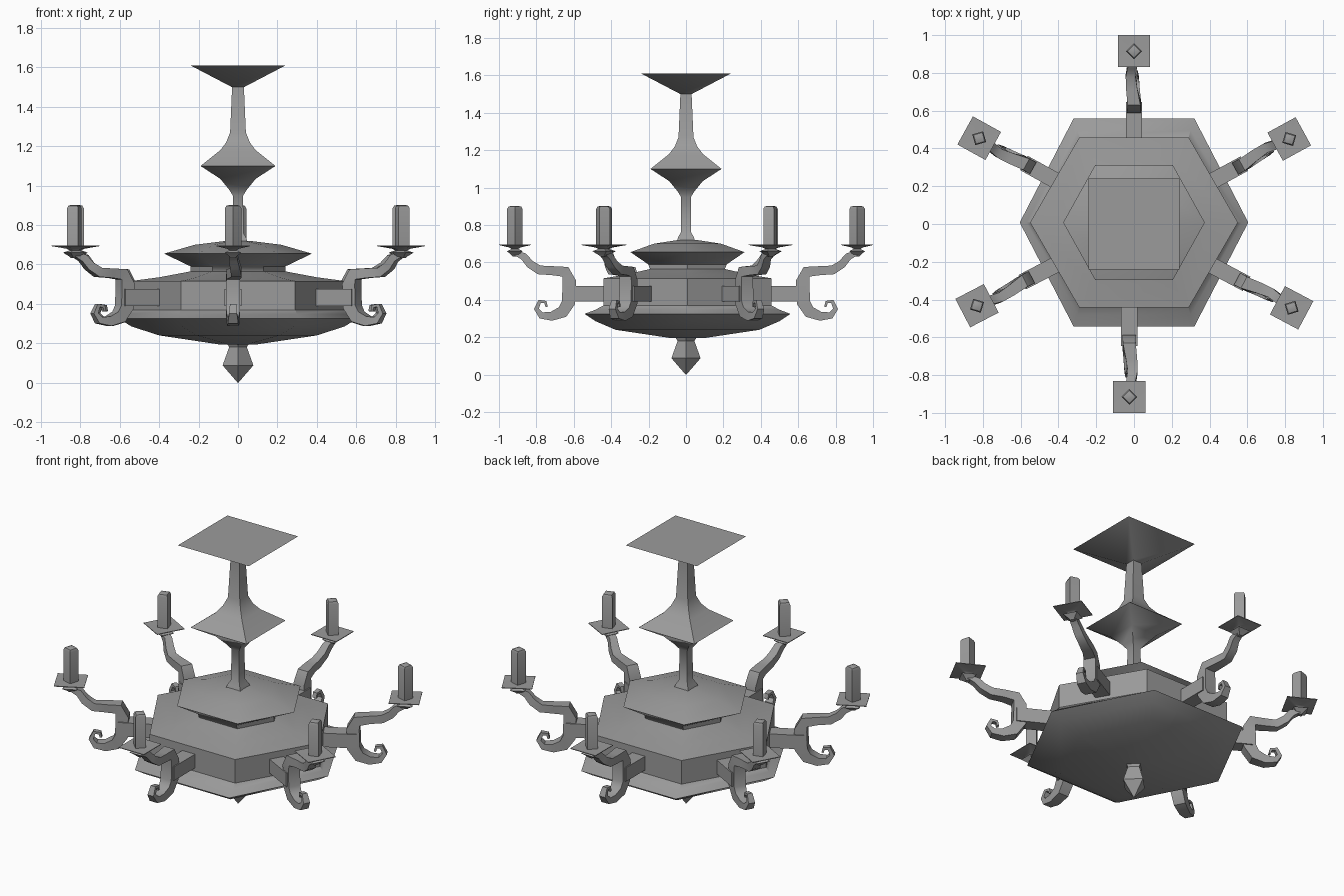
import bpy, bmesh, math
from mathutils import Vector, Matrix

if "Cube" in bpy.data.objects:
    bpy.data.objects.remove(bpy.data.objects["Cube"])

metal = bpy.data.materials.new("grey metal")
metal.diffuse_color = (0.33, 0.33, 0.33, 1)
metal.use_nodes = True
metal.node_tree.nodes["Principled BSDF"].inputs["Base Color"].default_value = metal.diffuse_color


def loft(name, rings, matrix=Matrix(), angle=35):
    """Skin a list of equal-length point rings and cap both ends."""
    bm = bmesh.new()
    loops = [[bm.verts.new(matrix @ Vector(p)) for p in ring] for ring in rings]
    n = len(loops[0])
    for a, b in zip(loops, loops[1:]):
        for i in range(n):
            j = (i + 1) % n
            bm.faces.new((a[i], a[j], b[j], b[i]))
    bm.faces.new(loops[0][::-1])
    bm.faces.new(loops[-1])
    bmesh.ops.recalc_face_normals(bm, faces=bm.faces)
    me = bpy.data.meshes.new(name)
    bm.to_mesh(me)
    bm.free()
    me.materials.append(metal)
    ob = bpy.data.objects.new(name, me)
    bpy.context.collection.objects.link(ob)
    bpy.ops.object.select_all(action='DESELECT')
    ob.select_set(True)
    bpy.context.view_layer.objects.active = ob
    bpy.ops.object.shade_smooth_by_angle(angle=math.radians(angle))
    return ob


def hexagon(tip, cx, cy, z, oy=0.008):
    return [(tip, oy, z), (cx, oy + cy, z), (-cx, oy + cy, z),
            (-tip, oy, z), (-cx, oy - cy, z), (cx, oy - cy, z)]


def square(h, z, turned=False):
    if turned:
        return [(h, 0, z), (0, h, z), (-h, 0, z), (0, -h, z)]
    return [(h, h, z), (-h, h, z), (-h, -h, z), (h, -h, z)]


# Hexagonal body: lower bowl, band, neck and upper dish (tip x, corner x, corner y, z)
loft("body", [hexagon(*r) for r in [
    (.10, .05, .085, .195), (.40, .21, .385, .24), (.54, .285, .49, .285),
    (.605, .32, .55, .325), (.57, .30, .49, .348), (.55, .29, .45, .37),
    (.55, .29, .45, .515), (.40, .21, .33, .535), (.24, .13, .20, .565),
    (.24, .13, .21, .59), (.375, .205, .305, .655), (.22, .12, .18, .70),
    (.06, .03, .05, .72)]])

# Finial hanging below the bowl
loft("finial", [square(h, z, True) for h, z in
     [(.002, 0), (.078, .088), (.045, .18), (.06, .205)]])

# Square hanging stem with bulge and ceiling canopy
loft("stem", [square(h, z) for h, z in [
    (.05, .71), (.042, .735), (.028, .76), (.026, .95), (.045, .98), (.09, 1.035),
    (.19, 1.10), (.09, 1.18), (.06, 1.22), (.04, 1.27), (.03, 1.50), (.24, 1.61)]],
    angle=50)

# Arm centre line from scroll tip to cup: r, z, half thickness, half width, sideways
PATH = [(.745, .362, .006, .012, 0), (.752, .388, .008, .014, 0),
        (.782, .392, .010, .016, 0), (.800, .352, .013, .020, 0),
        (.775, .317, .018, .026, 0), (.720, .312, .024, .030, 0),
        (.660, .335, .032, .034, 0), (.628, .385, .036, .036, 0),
        (.624, .500, .036, .036, 0), (.645, .550, .030, .034, 0),
        (.715, .556, .024, .030, .012), (.785, .560, .024, .026, .018),
        (.835, .592, .022, .025, .010), (.868, .632, .020, .022, .002),
        (.915, .652, .012, .020, 0)]


def arm_rings():
    rings = []
    for i, (r, z, t, w, s) in enumerate(PATH):
        a, b = PATH[max(i - 1, 0)], PATH[min(i + 1, len(PATH) - 1)]
        d = Vector((b[0] - a[0], b[1] - a[1])).normalized()
        nx, nz = -d.y * t, d.x * t
        rings.append([(r + nx, s + w, z + nz), (r + nx, s - w, z + nz),
                      (r - nx, s - w, z - nz), (r - nx, s + w, z - nz)])
    return rings


# Six arms: angle, outward shift, shift in x
ARMS = [(28.7, .022, 0), (90, 0, 0), (151, .022, 0),
        (207.5, .022, 0), (270, 0, -.025), (332, .03, 0)]
for k, (ang, out, dx) in enumerate(ARMS, 1):
    m = (Matrix.Translation((dx, 0, 0)) @ Matrix.Rotation(math.radians(ang), 4, 'Z')
         @ Matrix.Translation((out, 0, 0)))
    cup = m @ Matrix.Translation((.915, 0, 0))
    # bracket joining the band to the arm
    loft(f"bracket_{k}", [[(r, .043, .39), (r, -.043, .39), (r, -.043, .475),
                           (r, .043, .475)] for r in (.42, .645)], m)
    loft(f"arm_{k}", arm_rings(), m)
    # double drip dish
    loft(f"drip_dish_{k}", [square(h, z) for h, z in [
        (.012, .632), (.018, .640), (.042, .660), (.018, .672), (.03, .680),
        (.085, .693), (.085, .697), (.03, .695)]], cup)
    # candle tube
    loft(f"candle_{k}", [square(h, z, True) for h, z in [
        (.042, .69), (.042, .885), (.034, .898), (.015, .903)]], cup)
